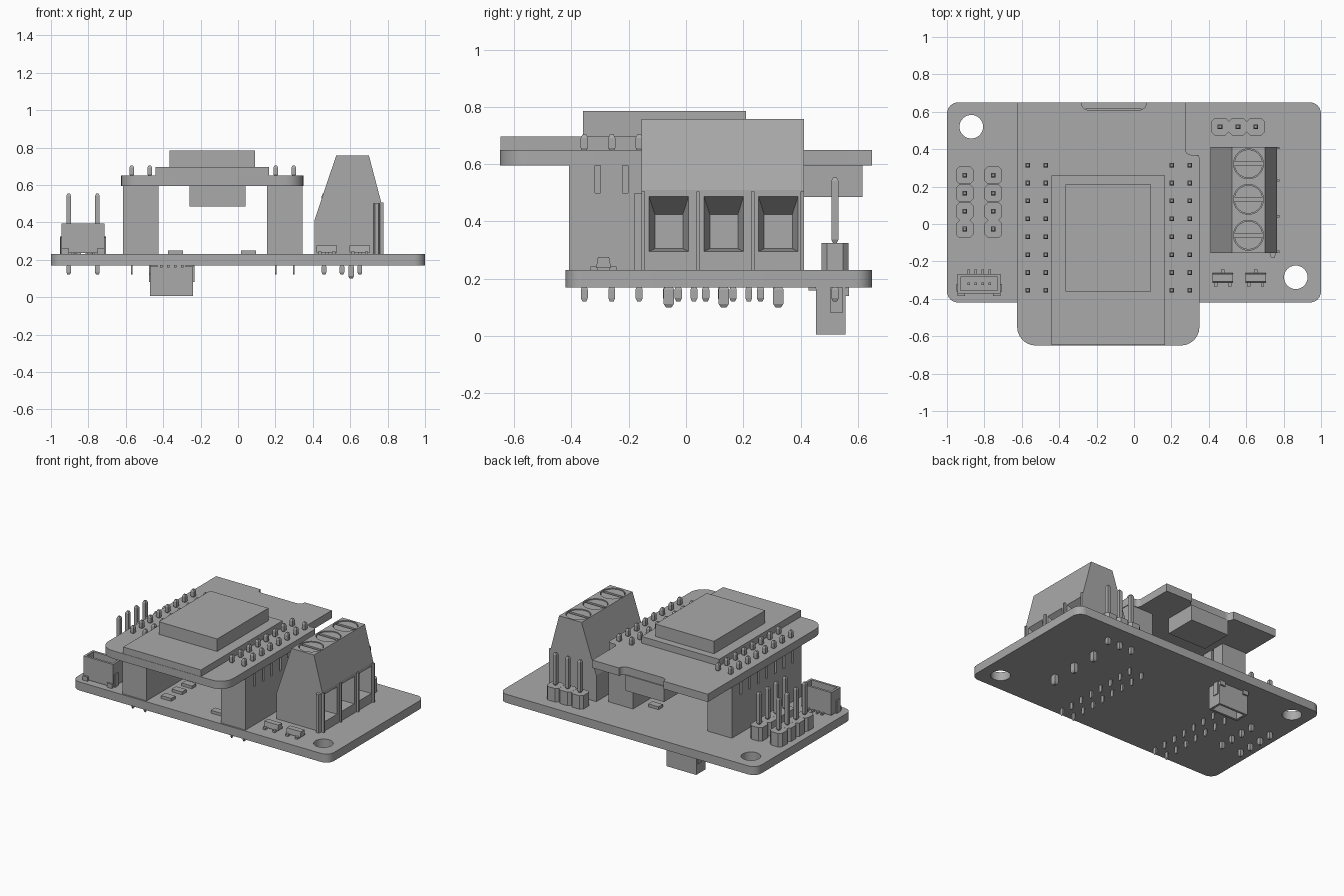
import bpy, bmesh
from math import pi, cos, sin
from mathutils import Matrix, Vector

cube = bpy.data.objects.get("Cube")
if cube:
    bpy.data.objects.remove(cube)

GREY = (0.4, 0.4, 0.4, 1)
grey = bpy.data.materials.new("plain grey")
grey.use_nodes = True
grey.diffuse_color = GREY
grey.node_tree.nodes["Principled BSDF"].inputs["Base Color"].default_value = GREY


def finish(name, bm):
    bmesh.ops.recalc_face_normals(bm, faces=bm.faces)
    mesh = bpy.data.meshes.new(name)
    bm.to_mesh(mesh)
    bm.free()
    mesh.materials.append(grey)
    ob = bpy.data.objects.new(name, mesh)
    bpy.context.collection.objects.link(ob)
    return ob


def add_box(bm, x0, x1, y0, y1, z0, z1):
    m = Matrix.Translation(((x0 + x1) / 2, (y0 + y1) / 2, (z0 + z1) / 2))
    m = m @ Matrix.Diagonal((x1 - x0, y1 - y0, z1 - z0, 1))
    return bmesh.ops.create_cube(bm, size=1, matrix=m)["verts"]


def boxes(name, items):
    bm = bmesh.new()
    for b in items:
        add_box(bm, *b)
    return finish(name, bm)


def add_cyl(bm, x, y, z0, z1, r, n=32):
    bmesh.ops.create_cone(bm, cap_ends=True, segments=n, radius1=r, radius2=r,
                          depth=z1 - z0, matrix=Matrix.Translation((x, y, (z0 + z1) / 2)))


def add_prism(bm, points, offset):
    face = bm.faces.new([bm.verts.new(p) for p in points])
    ext = bmesh.ops.extrude_face_region(bm, geom=[face])["geom"]
    bmesh.ops.translate(bm, vec=offset, verts=[v for v in ext if isinstance(v, bmesh.types.BMVert)])


def outline(corners, z, steps=6):
    """Turn (x, y, radius) corners into a loop with rounded corners."""
    pts = []
    for i, (x, y, r) in enumerate(corners):
        c = Vector((x, y, z))
        if not r:
            pts.append(c)
            continue
        a = c + (Vector((*corners[i - 1][:2], z)) - c).normalized() * r
        nxt = corners[(i + 1) % len(corners)]
        b = c + (Vector((*nxt[:2], z)) - c).normalized() * r
        centre = a + b - c
        for k in range(steps + 1):
            t = k / steps * pi / 2
            pts.append(centre + (a - centre) * cos(t) + (b - centre) * sin(t))
    return pts


def plate(name, corners, z0, z1):
    bm = bmesh.new()
    add_prism(bm, outline(corners, z0), (0, 0, z1 - z0))
    return finish(name, bm)


def cut(ob, bm):
    cutter = finish("cutter", bm)
    cutter.hide_render = True
    mod = ob.modifiers.new("cut", "BOOLEAN")
    mod.operation, mod.solver, mod.object = "DIFFERENCE", "EXACT", cutter
    bpy.context.view_layer.objects.active = ob
    bpy.ops.object.modifier_apply(modifier=mod.name)
    bpy.data.objects.remove(cutter)


def add_pin(bm, x, y, z0, z1, wx=0.025, wy=0.025):
    """Thin pin with pointed ends."""
    t = 0.012
    add_box(bm, x - wx / 2, x + wx / 2, y - wy / 2, y + wy / 2, z0 + t, z1 - t)
    for z, s in ((z0, -1), (z1, 1)):
        end = [f for f in bm.faces if abs(f.calc_center_median().z - (z - s * t)) < 1e-4
               and (f.calc_center_median().xy - Vector((x, y))).length < 1e-4]
        for f in end:
            ext = bmesh.ops.extrude_discrete_faces(bm, faces=[f])["faces"][0]
            mid = ext.calc_center_median()
            for v in ext.verts:
                v.co = mid + (v.co - mid) * 0.55 + Vector((0, 0, s * t))


# Base board with two mounting holes
base = plate("base_board", [(-1, -0.42, 0.06), (1, -0.42, 0.06), (1, 0.65, 0.06), (-1, 0.65, 0.06)],
             0.17, 0.23)
bm = bmesh.new()
for x, y in ((-0.87, 0.52), (0.865, -0.285)):
    add_cyl(bm, x, y, 0.1, 0.3, 0.063)
cut(base, bm)

# Raised board, radio module and port
plate("upper_board", [(-0.625, -0.65, 0.1), (0.35, -0.65, 0.1), (0.35, 0.37, 0.02),
                      (0.275, 0.37, 0.03), (0.275, 0.65, 0), (0.065, 0.65, 0),
                      (0.065, 0.61, 0.035), (-0.28, 0.61, 0.035), (-0.28, 0.65, 0),
                      (-0.625, 0.65, 0)], 0.595, 0.65)
boxes("module_board", [(-0.44, 0.165, -0.648, 0.26, 0.65, 0.697)])
boxes("module_shield", [(-0.365, 0.09, -0.36, 0.21, 0.697, 0.785)])
boxes("usb_port", [(-0.26, 0.04, 0.39, 0.617, 0.485, 0.595)])

# Sockets under the raised board, with side slots, and their pins
PITCH = 0.0957
rows = [-0.355 + PITCH * i for i in range(8)]
for side, x in (("right", -0.52), ("left", 0.25)):
    sock = boxes(side + "_socket", [(x - 0.095, x + 0.095, -0.408, 0.368, 0.23, 0.595)])
    bm = bmesh.new()
    for y in rows[:-1]:
        for s in (-1, 1):
            e = x + s * 0.095
            add_box(bm, e - 0.015, e + 0.015, y + 0.038, y + 0.057, 0.5, 0.62)
    cut(sock, bm)
    bm = bmesh.new()
    for y in rows:
        for dx in (-0.048, 0.048):
            add_pin(bm, x + dx, y, 0.12, 0.175, 0.01, 0.024)
            add_pin(bm, x + dx, y, 0.645, 0.703)
    finish(side + "_socket_pins", bm)


def pin_header(name, spots):
    bm = bmesh.new()
    for x, y in spots:
        h = 0.0475
        c = [(x - h, y - h), (x + h, y - h), (x + h, y + h), (x - h, y + h)]
        pts = []
        for i, p in enumerate(c):
            for q in (c[i - 1], c[(i + 1) % 4]):
                pts.append((p[0] + (q[0] - p[0]) * 0.2, p[1] + (q[1] - p[1]) * 0.2, 0.23))
        add_prism(bm, pts, (0, 0, 0.095))
        add_pin(bm, x, y, 0.325, 0.553)
        add_pin(bm, x, y, 0.12, 0.175)
    finish(name, bm)


for i, x in enumerate((-0.905, -0.752)):
    pin_header("side_header_%d" % (i + 1), [(x, -0.027 + PITCH * k) for k in range(4)])
pin_header("back_header", [(0.46 + PITCH * k, 0.52) for k in range(3)])


def cable_socket(name, location, flipped):
    """Open topped four pin connector."""
    w, d, h, t = 0.115, 0.052, 0.165, 0.016
    items = [(-w, w, -d, d, 0.005, 0.04), (-w, w, -d, -d + t, 0.04, h),
             (-w, -w + t, -d, d, 0.04, h), (w - t, w, -d, d, 0.04, h),
             (-w, w, d - t, d, 0.04, h),
             (-w - 0.007, -w, -d + 0.01, 0, 0, 0.09), (w, w + 0.007, -d + 0.01, 0, 0, 0.09),
             (-w, -w + 0.04, -d - 0.012, -d, 0, 0.03), (w - 0.04, w, -d - 0.012, -d, 0, 0.03)]
    for i in range(4):
        x = -0.056 + 0.0375 * i
        items += [(x - 0.006, x + 0.006, d, d + 0.025, 0, 0.012),
                  (x - 0.006, x + 0.006, -0.006, 0.006, 0.04, 0.13)]
    ob = boxes(name, items)
    ob.location = location
    if flipped:
        ob.rotation_euler.x = pi


cable_socket("top_cable_socket", (-0.828, -0.32, 0.23), False)
cable_socket("bottom_cable_socket", (-0.355, 0.505, 0.17), True)

# Screw terminal with tapered wire openings and recessed screws
WAYS = (-0.06, 0.132, 0.322)
profile = [(0.41, 0.23), (0.765, 0.23), (0.765, 0.51), (0.7, 0.757), (0.525, 0.757), (0.41, 0.415)]
bm = bmesh.new()
add_prism(bm, [(x, -0.155, z) for x, z in profile], (0, 0.567, 0))
terminal = finish("terminal_block", bm)
bm = bmesh.new()
for y in WAYS:
    for v in add_box(bm, 0.67, 0.77, y - 0.07, y + 0.07, 0.295, 0.49):
        if v.co.x < 0.7:
            v.co.y = y + (v.co.y - y) * 0.7
            v.co.z = 0.305 if v.co.z < 0.4 else 0.425
    add_cyl(bm, 0.612, y, 0.735, 0.8, 0.08)
cut(terminal, bm)

bm = bmesh.new()
for y in WAYS:
    add_cyl(bm, 0.612, y, 0.73, 0.752, 0.076)
screws = finish("terminal_screws", bm)
bm = bmesh.new()
for y in WAYS:
    add_box(bm, 0.52, 0.7, y - 0.01, y + 0.01, 0.74, 0.77)
cut(screws, bm)

bm = bmesh.new()
add_prism(bm, [(0.725, -0.155, 0.23), (0.732, -0.18, 0.23), (0.752, -0.18, 0.23),
               (0.759, -0.155, 0.23)], (0, 0, 0.27))
finish("terminal_rib", bm)
ys = (-0.155, 0.036, 0.227, 0.4)
boxes("terminal_dividers", [(0.765, 0.778, y, y + 0.012, 0.23, 0.505) for y in ys])
bm = bmesh.new()
for y in WAYS:
    add_pin(bm, 0.605, y, 0.1, 0.175, 0.03, 0.036)
finish("terminal_pins", bm)

# Small surface parts
boxes("chip_resistors", [(x - 0.04, x + 0.04, y - 0.024, y + 0.024, 0.23, 0.25)
                         for x, y in ((-0.333, -0.07), (-0.333, -0.18), (-0.333, -0.3),
                                      (0.055, -0.3), (0.055, 0.26))])
for i, x in enumerate((0.475, 0.65)):
    y = -0.288
    bm = bmesh.new()
    for v in add_box(bm, x - 0.055, x + 0.055, y - 0.026, y + 0.026, 0.238, 0.276):
        if v.co.z > 0.26:
            v.co.y = y + (v.co.y - y) * 0.75
    for dx, s in ((0, 1), (-0.037, -1), (0.037, -1)):
        a, b = sorted((y + s * 0.02, y + s * 0.046))
        add_box(bm, x + dx - 0.009, x + dx + 0.009, a, b, 0.23, 0.243)
    finish("transistor_%d" % (i + 1), bm)

# Smooth the round parts while keeping edges crisp
for ob in bpy.context.collection.objects:
    ob.select_set(ob.type == "MESH" and ob.name in ("base_board", "upper_board", "terminal_screws"))
bpy.context.view_layer.objects.active = base
bpy.ops.object.shade_smooth_by_angle()
